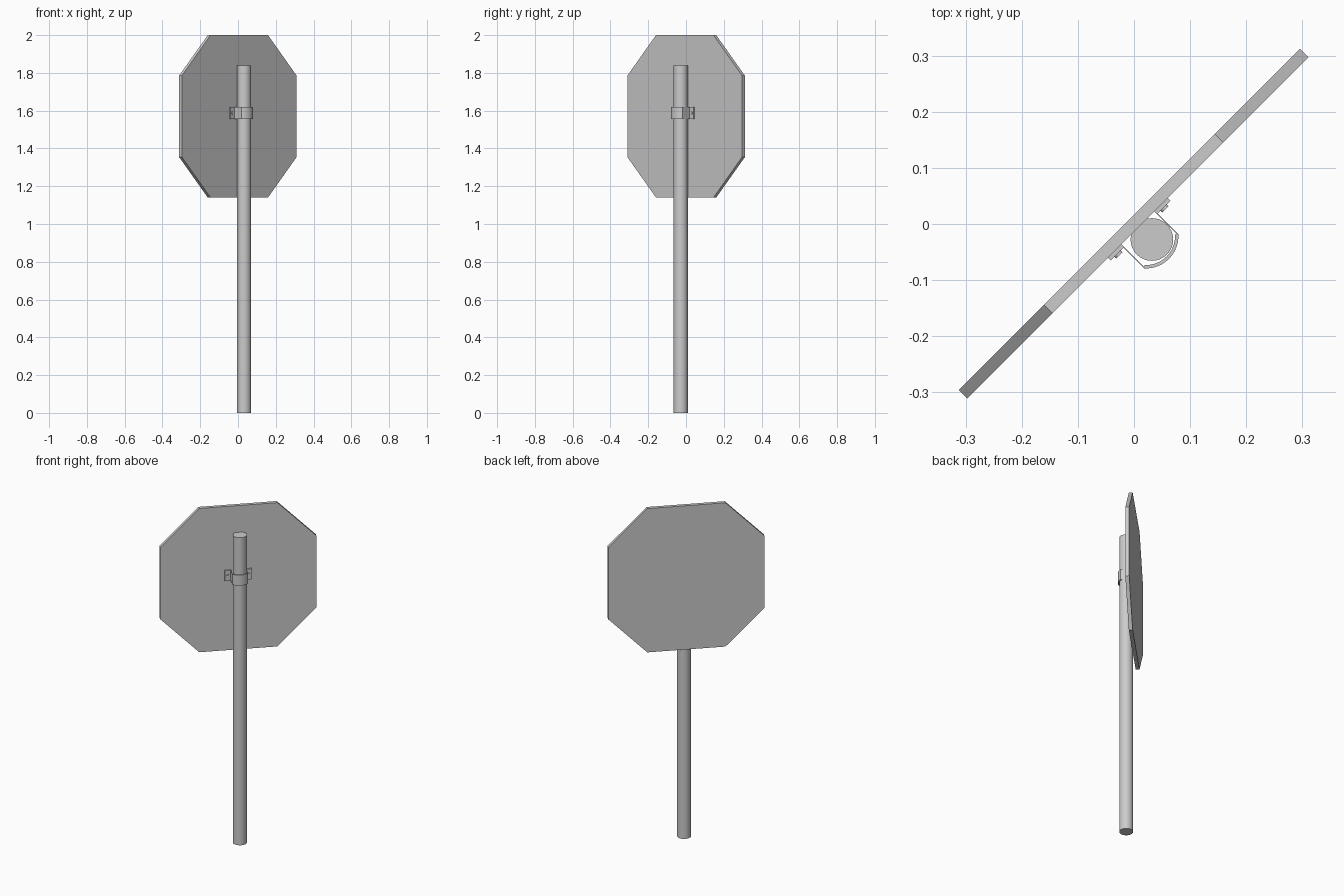
import bpy, bmesh, math
from mathutils import Matrix

if "Cube" in bpy.data.objects:
    bpy.data.objects.remove(bpy.data.objects["Cube"])

# local frame: X along the plate, Y away from the post, turned 45 degrees
TURN = Matrix.Rotation(math.radians(45), 4, 'Z')


def finish(bm, name, smooth=False):
    bmesh.ops.recalc_face_normals(bm, faces=bm.faces[:])
    bm.transform(TURN)
    me = bpy.data.meshes.new(name)
    bm.to_mesh(me)
    bm.free()
    ob = bpy.data.objects.new(name, me)
    bpy.context.collection.objects.link(ob)
    if smooth:
        bpy.ops.object.select_all(action='DESELECT')
        ob.select_set(True)
        bpy.context.view_layer.objects.active = ob
        bpy.ops.object.shade_smooth_by_angle(angle=math.radians(35))
    return ob


def prism(name, points, offset, smooth=False):
    bm = bmesh.new()
    face = bm.faces.new([bm.verts.new(p) for p in points])
    ext = bmesh.ops.extrude_face_region(bm, geom=[face])
    verts = [v for v in ext['geom'] if isinstance(v, bmesh.types.BMVert)]
    bmesh.ops.translate(bm, verts=verts, vec=offset)
    return finish(bm, name, smooth)


def cylinder(name, radius, depth, matrix, sides):
    bm = bmesh.new()
    bmesh.ops.create_cone(bm, cap_ends=True, segments=sides, radius1=radius,
                          radius2=radius, depth=depth, matrix=matrix)
    return finish(bm, name, True)


# octagonal sign plate
a, b, zc = 0.43, 0.215, 1.57
octagon = [(a, -b), (a, b), (b, a), (-b, a), (-a, b), (-a, -b), (-b, -a), (b, -a)]
prism("sign_plate", [(x, -0.0095, zc + z) for x, z in octagon], (0, 0.021, 0))

# round post
cylinder("post", 0.038, 1.84, Matrix.Translation((0.003, -0.042, 0.92)), 32)

# clamp strap: flat tabs, thin side walls and a bowed front
R, CY, HALF, N = 0.058, -0.030, math.asin(0.043 / 0.058), 12


def arc(r):
    angles = [HALF - 2 * HALF * i / N for i in range(N + 1)]
    return [(r * math.sin(t), CY - r * math.cos(t)) for t in angles]


tab = [(0.041, -0.009), (0.075, -0.009), (0.075, -0.017), (0.043, -0.017)]
outer = tab + arc(R) + [(-x, y) for x, y in reversed(tab)]
inner = [(x, y) for x, y in reversed(arc(R - 0.006))]
wall = 0.041
profile = (outer + [(-wall, -0.068)] + inner + [(wall, -0.068)])
prism("clamp_strap", [(x, y, 1.557) for x, y in profile], (0, 0, 0.063), True)

# clamp bolts
for side, label in ((-1, "left"), (1, "right")):
    m = Matrix.Translation((side * 0.058, -0.018, 1.588)) @ Matrix.Rotation(math.pi / 2, 4, 'X')
    cylinder("bolt_" + label, 0.008, 0.006, m, 12)
